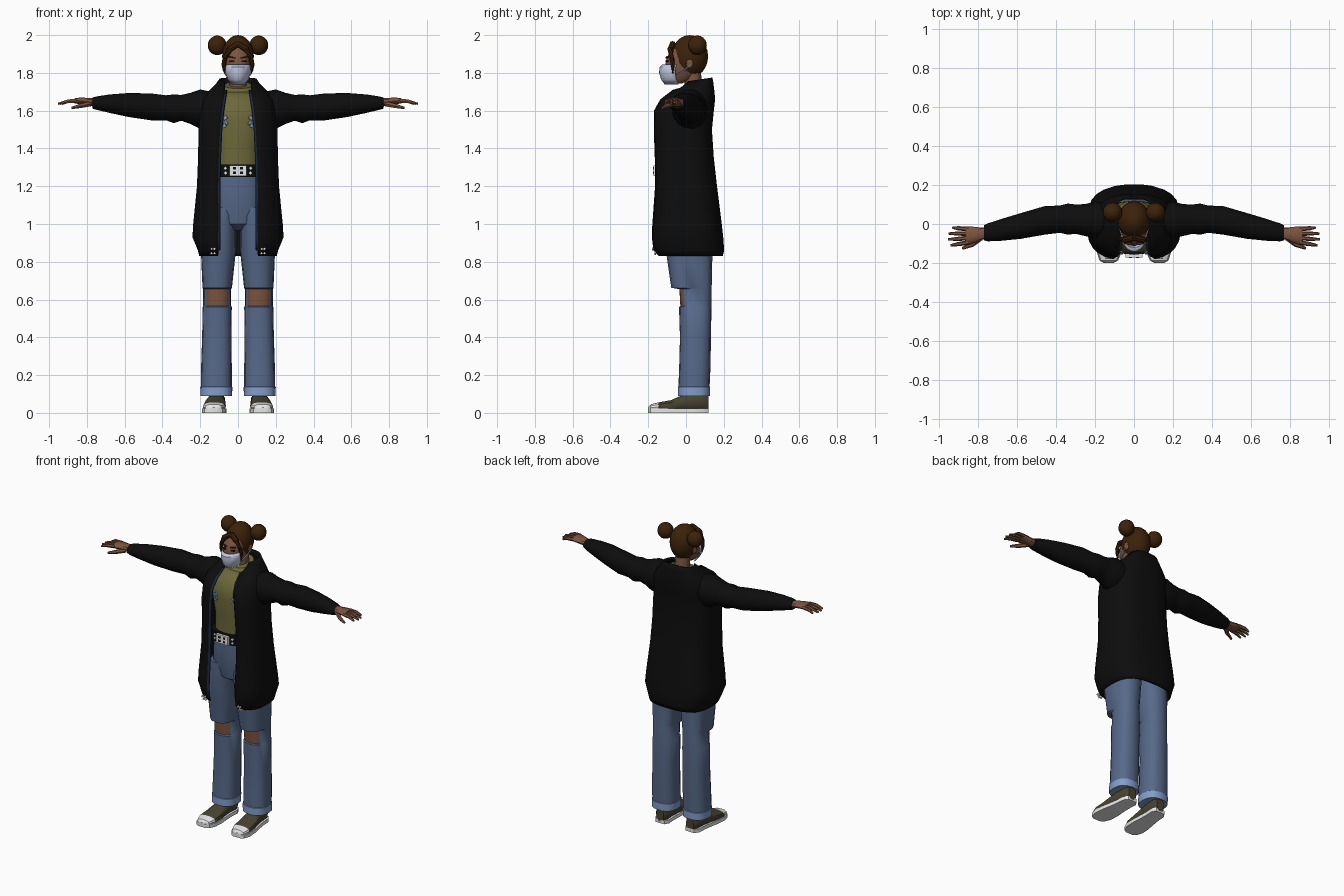
import bpy, bmesh, math
from mathutils import Vector

if "Cube" in bpy.data.objects:
    bpy.data.objects.remove(bpy.data.objects["Cube"])

COLOURS = {
    "black": (0.004, 0.004, 0.004), "denim": (0.095, 0.14, 0.25),
    "olive": (0.15, 0.14, 0.042), "skin": (0.2, 0.088, 0.048),
    "hair_brown": (0.045, 0.016, 0.003), "mask_blue": (0.55, 0.59, 0.76),
    "pale_denim": (0.23, 0.34, 0.6), "white": (0.8, 0.8, 0.8),
    "shoe_brown": (0.065, 0.055, 0.03), "navy": (0.01, 0.022, 0.05),
}
MATS = {}
for key, c in COLOURS.items():
    MATS[key] = bpy.data.materials.new(key)
    MATS[key].diffuse_color = (*c, 1)


def finish(name, bm, mats, rule=None, fix=True):
    """Turn a bmesh into an object; rule picks a material index per face."""
    if fix:
        bmesh.ops.recalc_face_normals(bm, faces=bm.faces)
    bm.normal_update()
    if rule:
        for f in bm.faces:
            f.material_index = rule(f.calc_center_median(), f.normal)
    me = bpy.data.meshes.new(name)
    bm.to_mesh(me)
    bm.free()
    for m in mats.split():
        me.materials.append(MATS[m])
    ob = bpy.data.objects.new(name, me)
    bpy.context.collection.objects.link(ob)
    return ob


def spow(v, p):
    return math.copysign(abs(v) ** p, v)


def ring(z, a, yf, yb, n=2.3, sides=16, xc=0, span=None, tilt=0):
    """Horizontal rounded ring; span=(t0, t1) makes an open arc from the front."""
    c, b = (yf + yb) / 2, (yb - yf) / 2
    t0, t1 = span or (0, 2 * math.pi)
    out = []
    for i in range(sides):
        t = t0 + (t1 - t0) * i / (sides - 1 if span else sides)
        y = c - b * spow(math.cos(t), 2 / n)
        out.append(Vector((xc + a * spow(math.sin(t), 2 / n), y, z + tilt * (y - c))))
    return out


def loft(name, rings, mats, closed=True, rule=None, thick=0):
    bm = bmesh.new()
    rows = [[bm.verts.new(p) for p in r] for r in rings]
    n = len(rows[0])
    for lo, hi in zip(rows, rows[1:]):
        for j in range(n if closed else n - 1):
            k = (j + 1) % n
            bm.faces.new((lo[j], lo[k], hi[k], hi[j]))
    if closed:
        bm.faces.new(rows[0])
        bm.faces.new(rows[-1])
    ob = finish(name, bm, mats, rule, fix=closed)
    if thick:
        mod = ob.modifiers.new("thickness", "SOLIDIFY")
        mod.thickness, mod.offset = thick, -1
    return ob


def tube(name, path, mat, sides=8):
    """Tapered tube through (x, y, z, radius) points."""
    pts = [Vector(p[:3]) for p in path]
    rings = []
    for i, p in enumerate(path):
        d = (pts[min(i + 1, len(pts) - 1)] - pts[max(i - 1, 0)]).normalized()
        u = d.cross(Vector((0, 0, 1)) if abs(d.z) < 0.8 else Vector((0, 1, 0))).normalized()
        v = d.cross(u)
        rings.append([pts[i] + p[3] * (u * math.cos(t) + v * math.sin(t))
                      for t in (2 * math.pi * k / sides for k in range(sides))])
    return loft(name, rings, mat)


def along_x(name, s, table, mat, sides=14):
    """Limb along x from rows of (x, yc, zc, ry, rz)."""
    return loft(name, [[Vector((s * x, y + ry * math.cos(t), z + rz * math.sin(t)))
                        for t in (2 * math.pi * k / sides for k in range(sides))]
                       for x, y, z, ry, rz in table], mat)


def box(name, loc, size, mat, rot=(0, 0, 0)):
    bm = bmesh.new()
    bmesh.ops.create_cube(bm, size=1)
    bmesh.ops.scale(bm, vec=size, verts=bm.verts)
    ob = finish(name, bm, mat)
    ob.location, ob.rotation_euler = loc, rot
    return ob


def ball(name, loc, size, mat, seg=16):
    bm = bmesh.new()
    bmesh.ops.create_uvsphere(bm, u_segments=seg, v_segments=seg * 5 // 8, radius=1)
    bmesh.ops.scale(bm, vec=size, verts=bm.verts)
    ob = finish(name, bm, mat)
    ob.location = loc
    return ob


# Open coat: height, half width, front, back, opening half width
COAT = [(.83, .205, -.155, .195, .108), (.86, .213, -.182, .203, .106), (.93, .242, -.188, .198, .105),
        (1.0, .238, -.185, .19, .104), (1.2, .218, -.172, .165, .105), (1.35, .212, -.173, .148, .102),
        (1.5, .21, -.177, .138, .095), (1.6, .2, -.175, .148, .085), (1.66, .19, -.14, .155, .076),
        (1.71, .15, -.075, .15, .068), (1.735, .12, -.035, .145, .07), (1.765, .1, .0, .14, .073)]
coat = []
for z, a, yf, yb, o in COAT:
    t0 = math.asin((o / a) ** 1.4)
    coat.append(ring(z, a, yf, yb, 2.8, 26, span=(t0, 2 * math.pi - t0), tilt=.15 if z > 1.72 else 0))
loft("coat", coat, "black", closed=False, thick=.012)

# Shirt, shirt collar, trousers seat and belt
loft("shirt", [ring(*r) for r in [
    (1.28, .125, -.138, .11), (1.42, .125, -.137, .11), (1.55, .15, -.15, .12), (1.63, .15, -.135, .12),
    (1.68, .115, -.095, .12), (1.70, .085, -.055, .115)]], "olive")
loft("shirt_collar", [ring(z, a, yf, yb, tilt=.25) for z, a, yf, yb in [
    (1.685, .1, -.075, .12), (1.71, .09, -.058, .115), (1.735, .072, -.035, .11)]],
    "olive", rule=None)
loft("trousers_seat", [ring(*r) for r in [
    (.965, .06, -.06, .1), (1.0, .125, -.115, .14), (1.1, .155, -.135, .14), (1.2, .145, -.137, .12),
    (1.27, .13, -.14, .112)]], "denim")
loft("belt", [ring(z, .14, -.158, .12, 2.8) for z in (1.25, 1.315)], "black")
box("buckle", (0, -.164, 1.283), (.088, .018, .056), "white")
for x in (-.018, .018):
    for z in (1.271, 1.295):
        box("buckle_hole", (x, -.173, z), (.016, .004, .013), "black")

# Neck, head, face mask and hair
tube("neck", [(0, .045, 1.66, .052), (0, .04, 1.74, .046), (0, .03, 1.82, .046)], "skin", 12)
loft("head", [ring(*r) for r in [
    (1.745, .028, -.095, -.02), (1.77, .05, -.108, .04), (1.82, .063, -.112, .08), (1.87, .068, -.105, .09),
    (1.92, .062, -.083, .09), (1.96, .035, -.03, .06)]], "skin")
loft("face_mask", [ring(z, a, yf, .05, 2, 13, span=(-1.45, 1.45)) for z, a, yf in [
    (1.738, .036, -.112), (1.765, .056, -.132), (1.80, .068, -.142), (1.83, .068, -.141),
    (1.845, .064, -.125)]], "mask_blue", closed=False, thick=.005)
ball("hair_cap", (0, .02, 1.8875), (.084, .097, .1125), "hair_brown", 20)

for s, side in ((1, "left"), (-1, "right")):
    ball("hair_bun_" + side, (s * .11, .06, 1.946), (.05, .05, .052), "hair_brown")
    tube("hair_lock_" + side, [(0, -.07, 1.955, .016), (s * .045, -.082, 1.925, .017),
         (s * .07, -.075, 1.875, .013), (s * .076, -.07, 1.835, .009), (s * .07, -.07, 1.795, .002)], "hair_brown")
    ball("ear_" + side, (s * .075, .02, 1.85), (.012, .02, .028), "skin", 10)
    tube("mask_strap_" + side, [(s * .066, -.05, 1.79, .004), (s * .076, -.01, 1.81, .004),
         (s * .085, .025, 1.85, .004)], "mask_blue", 6)
    box("eyebrow_" + side, (s * .032, -.099, 1.882), (.036, .012, .007), "hair_brown", (0, -s * .2, s * .2))
    box("eye_" + side, (s * .031, -.1, 1.862), (.026, .012, .008), "black", (0, 0, s * .2))

    # Sleeve with puffed folds
    along_x("sleeve_" + side, s, [
        (.13, .02, 1.615, .085, .085), (.2, .02, 1.608, .095, .107), (.25, .02, 1.612, .082, .085),
        (.3, .025, 1.615, .075, .07), (.34, .025, 1.61, .08, .078), (.38, .025, 1.615, .07, .068),
        (.46, .018, 1.62, .073, .073), (.58, -.01, 1.63, .066, .065), (.68, -.03, 1.637, .056, .05),
        (.75, -.043, 1.64, .046, .036), (.77, -.045, 1.64, .038, .03)], "black")

    # Hand
    along_x("palm_" + side, s, [
        (.755, -.045, 1.643, .028, .024), (.79, -.052, 1.647, .034, .022), (.84, -.058, 1.652, .046, .018),
        (.865, -.06, 1.652, .044, .014)], "skin", 10)
    for i, tip in enumerate((.93, .95, .953, .94)):
        y0 = -.026 - .023 * i
        tube(f"finger_{i + 1}_{side}", [(s * .85, y0, 1.653, .012), (s * .9, y0 - .004 * (i - 1), 1.65, .011),
             (s * tip, y0 - .007 * (i - 1), 1.636, .006)], "skin", 6)
    tube("thumb_" + side, [(s * .785, -.07, 1.636, .015), (s * .83, -.105, 1.626, .013),
         (s * .88, -.125, 1.614, .007)], "skin", 6)

    # Trouser leg with pale cuff and torn knee
    def leg_rule(c, n):
        if c.z < .14:
            return 1
        return 2 if .57 < c.z < .657 and n.y < -.5 and abs(abs(c.x) - .11) < .052 else 0
    loft("trouser_leg_" + side, [ring(z, a, yf, yb, 2.5, 16, xc=s * xc) for z, xc, a, yf, yb in [
        (1.09, .08, .078, -.125, .12), (.98, .098, .088, -.125, .14), (.85, .104, .092, -.105, .14),
        (.662, .11, .078, -.078, .136), (.655, .11, .074, -.035, .136), (.565, .11, .074, -.03, .135),
        (.56, .11, .077, -.037, .135), (.4, .112, .078, -.032, .132), (.25, .114, .081, -.036, .13),
        (.14, .115, .082, -.04, .125), (.138, .115, .085, -.043, .128), (.09, .115, .084, -.043, .127)]],
        "denim pale_denim skin", rule=leg_rule)

    # Shoe: y, half width, top height
    SHOE = [(-.2, .022, .03), (-.187, .044, .046), (-.145, .06, .056), (-.08, .059, .068), (-.03, .052, .09),
            (.03, .046, .105), (.09, .046, .105), (.118, .028, .095)]
    mid = lambda y: s * (.118 - .06 * y)
    loft("shoe_" + side, [[Vector((mid(y) + w * spow(math.cos(t), .8),
                                   y, .008 + (h - .008) * (.5 + .5 * spow(math.sin(t), .8))))
                           for t in (2 * math.pi * k / 14 for k in range(14))] for y, w, h in SHOE],
         "shoe_brown white", rule=lambda c, n: 1 if c.y < -.145 else 0)
    edge = [(mid(y) + w + .004, y) for y, w, h in SHOE] + [(mid(y) - w - .004, y) for y, w, h in SHOE[::-1]]
    loft("shoe_sole_" + side, [[Vector((x, y, z)) for x, y in edge] for z in (0, .024)], "white")

    # Navy lining strip along the coat opening
    strip = [r[0 if s > 0 else -1] for r in coat[1:10]]
    strip_in = [p + Vector((-s * .012, .012, 0)) for p in strip]
    rows = [strip_in, strip] if s > 0 else [strip, strip_in]
    loft("coat_lining_" + side, [list(p) for p in zip(*rows)], "navy", closed=False, thick=.003)

    # Shirt patches, belt studs and coat hem studs
    for x, y, z, w in ((.068, -.142, 1.562, .022), (.072, -.137, 1.52, .018), (.06, -.143, 1.535, .01)):
        box("shirt_patch_" + side, (s * x, y, z), (w, .009, .018), "pale_denim", (0, s * .5, s * .35))
    for z in (1.27, 1.295):
        box("belt_stud_" + side, (s * .066, -.152, z), (.013, .009, .013), "white", (0, .78, s * .12))
    for x, z in ((.125, .868), (.14, .868), (.125, .845), (.14, .845)):
        box("hem_stud_" + side, (s * x, -.176 if z > .85 else -.163, z), (.011, .009, .012), "white", (0, .78, 0))

# Smooth shading with sharp creases kept
for ob in bpy.data.objects:
    ob.select_set(True)
    bpy.context.view_layer.objects.active = ob
bpy.ops.object.shade_smooth_by_angle(angle=math.radians(35))

for m in bpy.data.materials:
    if m.users and not m.is_grease_pencil:
        m.use_nodes = True
        m.node_tree.nodes["Principled BSDF"].inputs["Base Color"].default_value = m.diffuse_color
